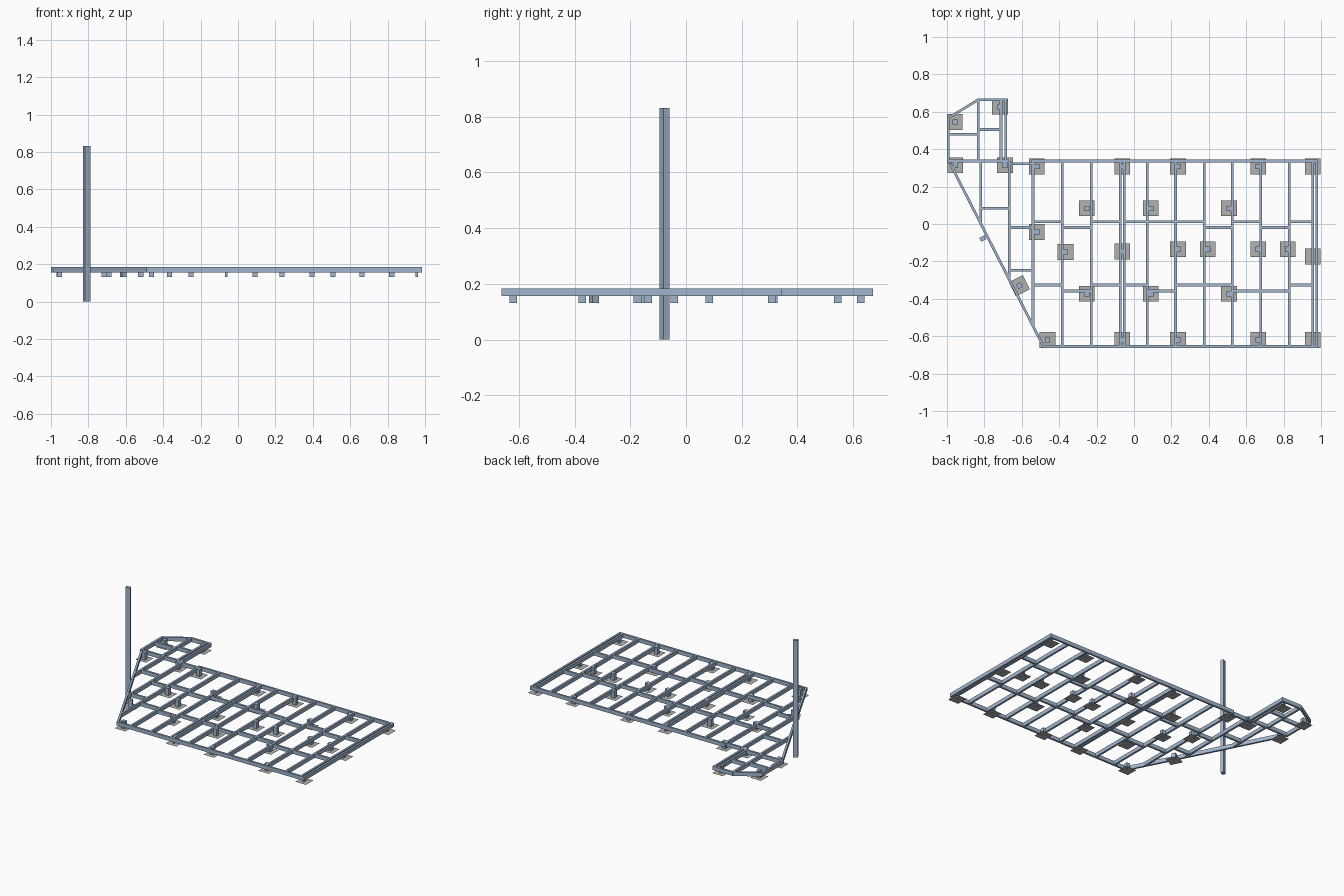
import bpy, bmesh, math
from mathutils import Vector, Matrix

def material(name, rgb):
    m = bpy.data.materials.new(name)
    m.diffuse_color = (*rgb, 1)
    return m

BLUE = material("blue_grey_timber", (0.36, 0.47, 0.62))
GREY = material("grey_pad", (0.44, 0.44, 0.43))
Z0, Z1, ZP = 0.157, 0.184, 0.132   # beam underside, beam top, pad level
W = 0.014                          # beam width

def finish(bm, name, mat):
    me = bpy.data.meshes.new(name)
    bm.to_mesh(me)
    bm.free()
    me.materials.append(mat)
    ob = bpy.data.objects.new(name, me)
    bpy.context.collection.objects.link(ob)
    return ob

def box(name, x, y, z0, z1, sx, sy, angle=0):
    bm = bmesh.new()
    bmesh.ops.create_cube(bm, size=1, matrix=(
        Matrix.Translation((x, y, (z0 + z1) / 2)) @ Matrix.Rotation(angle, 4, 'Z')
        @ Matrix.Diagonal((sx, sy, z1 - z0, 1))))
    return finish(bm, name, BLUE)

def beam(name, x0, y0, x1, y1):
    dx, dy = x1 - x0, y1 - y0
    return box(name, (x0 + x1) / 2, (y0 + y1) / 2, Z0, Z1,
               math.hypot(dx, dy), W, math.atan2(dy, dx))

def footing(x, y, angle=0, width=0.027):
    # flat pad with a short post that rises beside the beams
    bm = bmesh.new()
    bmesh.ops.create_grid(bm, x_segments=1, y_segments=1, size=0.042,
                          matrix=Matrix.Translation((x, y, ZP + 0.001))
                          @ Matrix.Rotation(angle, 4, 'Z'))
    finish(bm, "footing_pad", GREY)
    box("footing_post", x, y, ZP, Z1 - 0.001, width, 0.027, angle)

TOP, BOT = 0.337, -0.655

# Main deck rim
beam("back_rim", -0.547, TOP, 0.984, TOP)
beam("front_rim", -0.49, BOT, 0.984, BOT)
beam("back_rim_link", -0.667, 0.322, -0.54, 0.322)
beam("back_rim_left", -1.0, TOP, -0.667, TOP)
beam("diagonal_rim", -0.984, 0.325, -0.484, -0.655)

# Joists running front to back
for x in (-0.383, -0.228, -0.073, -0.052, 0.071, 0.222, 0.375,
          0.525, 0.677, 0.83, 0.955, 0.977):
    beam("joist", x, BOT, x, TOP)
for x, y in ((-0.54, -0.54), (-0.667, -0.29), (-0.82, 0.01)):
    beam("short_joist", x, y, x, TOP)

# Staggered blocking between the joists
HI, LO = (0.013, -0.326), (-0.019, -0.358)
bays = [(-0.54, -0.383, HI), (-0.383, -0.228, LO), (-0.228, -0.073, HI),
        (-0.052, 0.071, (0.013, -0.326)), (0.071, 0.222, (0.013, -0.358)),
        (0.222, 0.375, HI), (0.375, 0.525, (-0.019, -0.326)),
        (0.525, 0.677, (0.013, -0.358)), (0.677, 0.83, LO), (0.83, 0.955, HI),
        (-0.667, -0.54, (-0.019, -0.248)), (-0.82, -0.667, (0.085,)),
        (-0.992, -0.832, (0.48,)), (-0.832, -0.71, (0.505,))]
for xa, xb, ys in bays:
    for y in ys:
        beam("blocking", xa, y, xb, y)

# Small back landing
beam("landing_left_rim", -0.993, TOP, -0.993, 0.57)
beam("landing_corner_rim", -0.995, 0.565, -0.832, 0.665)
beam("landing_back_rim", -0.837, 0.664, -0.677, 0.664)
beam("landing_joist", -0.832, TOP, -0.832, 0.664)
for x in (-0.711, -0.685):
    beam("landing_right_rim", x, TOP - 0.01, x, 0.671)

# Footings
for x in (-0.52, -0.0625, 0.235, 0.664, 0.956):
    w = 0.012 if x in (-0.0625, 0.956) else 0.027
    footing(x, 0.307, 0, w)
    footing(-0.463 if x == -0.52 else x, -0.62, 0, w)
for x in (-0.252, 0.09, 0.508):
    footing(x, 0.084)
    footing(x, -0.373)
for x in (0.235, 0.395, 0.664, 0.822):
    footing(x, -0.135)
for x, y, w in ((-0.52, -0.043, 0.027), (-0.366, -0.15, 0.027), (-0.0625, -0.147, 0.012),
                (0.956, -0.174, 0.012), (-0.955, 0.314, 0.027), (-0.69, 0.314, 0.027),
                (-0.958, 0.545, 0.027), (-0.716, 0.627, 0.027)):
    footing(x, y, 0, w)
TILT = math.atan2(0.5, 0.98)
footing(-0.613, -0.33, TILT)

# Tall pole outside the diagonal rim
box("tall_pole", -0.808, -0.077, 0, 0.832, 0.032, 0.023, TILT)
